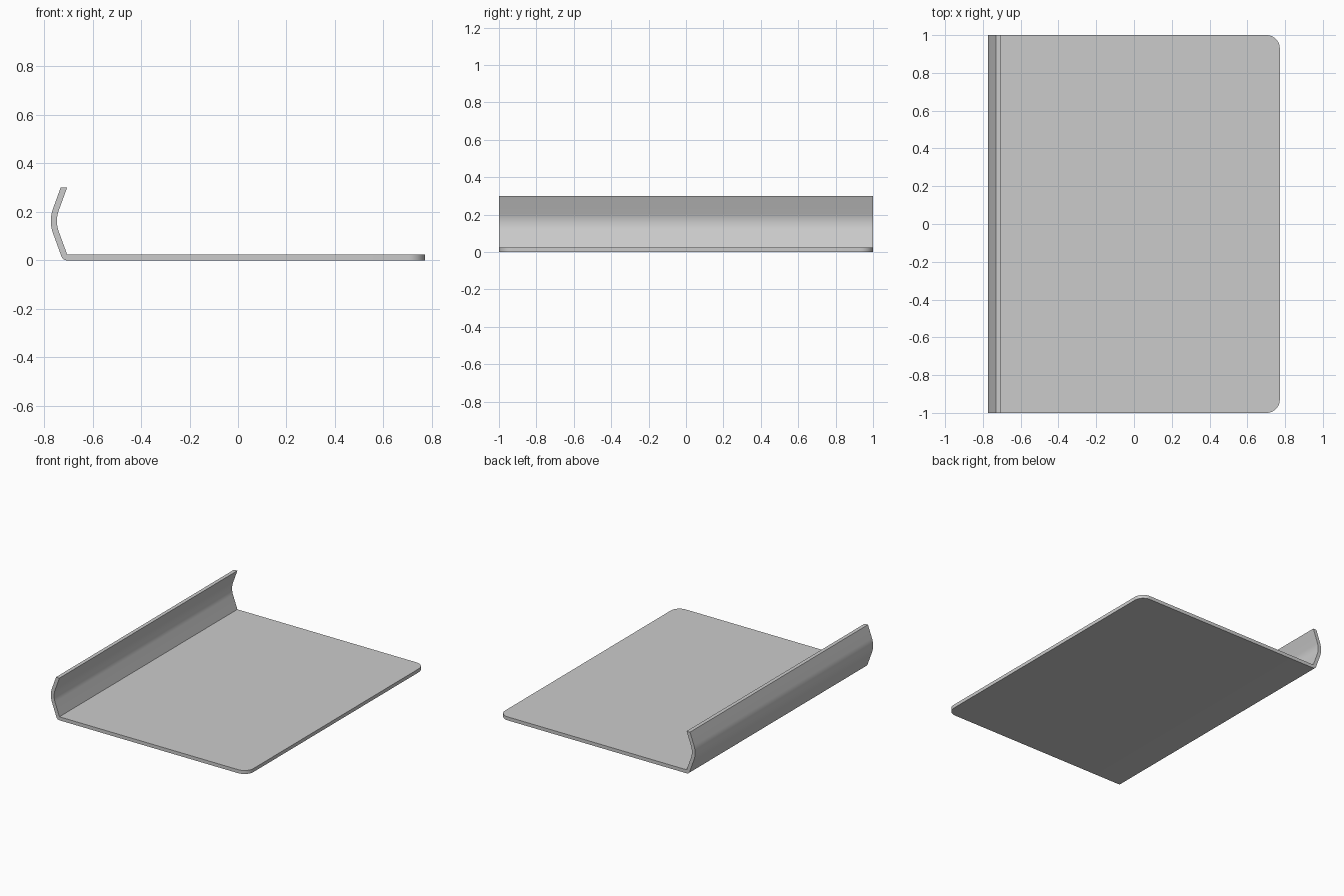
import bpy, bmesh
from math import radians, sin, cos, tan

if "Cube" in bpy.data.objects:
    bpy.data.objects.remove(bpy.data.objects["Cube"])

T = 0.025            # sheet thickness
END_X = 0.772        # half of overall width
TOP_Z = 0.30         # lip height
MID_Z = (TOP_Z + T) / 2
R_OUT = 0.15         # outer radius of the lip bend
CX = -END_X + R_OUT  # bend centre


def arc(cx, cz, r, a0, a1, n):
    return [(cx + r * cos(radians(a0 + (a1 - a0) * i / n)),
             cz + r * sin(radians(a0 + (a1 - a0) * i / n))) for i in range(n + 1)]


# side profile: plate with a bent lip on the left
outer = arc(CX, MID_Z, R_OUT, 160, 200, 10)
inner = arc(CX, MID_Z, R_OUT - T, 200, 160, 10)


def lip_top(p):
    return (p[0] + (TOP_Z - p[1]) * tan(radians(20)), TOP_Z)


inner_top = lip_top(inner[-1])
fold_x = inner_top[0]
profile = [(END_X, 0), (END_X, T), (fold_x, T)]
profile += inner + [inner_top, lip_top(outer[0])] + outer
profile += arc(fold_x, T, T, 200, 270, 8)

# extrude the profile along the full depth
bm = bmesh.new()
face = bm.faces.new([bm.verts.new((x, -1, z)) for x, z in profile])
ext = bmesh.ops.extrude_face_region(bm, geom=[face])
bmesh.ops.translate(bm, vec=(0, 2, 0),
                    verts=[v for v in ext["geom"] if isinstance(v, bmesh.types.BMVert)])

# round the two free corners of the plate
corners = [e for e in bm.edges
           if all(abs(v.co.x - END_X) < 1e-5 for v in e.verts)
           and abs(e.verts[0].co.z - e.verts[1].co.z) > T / 2]
bmesh.ops.bevel(bm, geom=corners, offset=0.07, segments=10, profile=0.5, affect='EDGES')
bmesh.ops.recalc_face_normals(bm, faces=bm.faces[:])

mesh = bpy.data.meshes.new("bent_plate")
bm.to_mesh(mesh)
bm.free()
plate = bpy.data.objects.new("bent_plate", mesh)
bpy.context.collection.objects.link(plate)
bpy.context.view_layer.objects.active = plate
plate.select_set(True)
bpy.ops.object.shade_smooth_by_angle(angle=radians(30))
